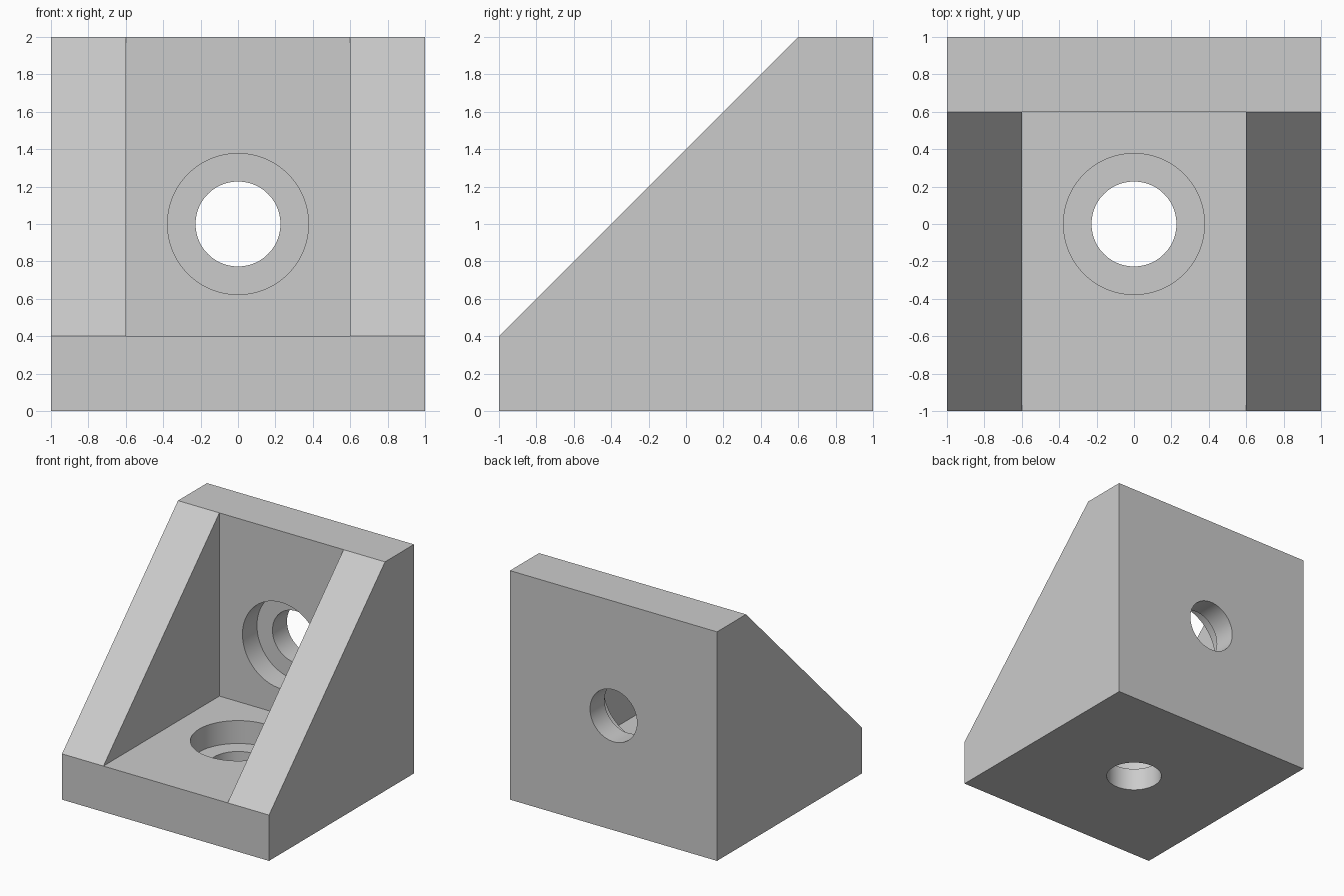
import bpy, bmesh, math

cube = bpy.data.objects.get("Cube")
if cube:
    bpy.data.objects.remove(cube, do_unlink=True)

GREY = (0.6, 0.6, 0.6, 1.0)
HALF, INNER = 1.0, 0.6          # half width outside and between the ribs
THICK = 0.4                     # plate thickness
HOLE_R, BORE_R, STEP = 0.227, 0.377, 0.2

material = bpy.data.materials.new("light grey")
material.use_nodes = True
material.diffuse_color = GREY
material.node_tree.nodes["Principled BSDF"].inputs["Base Color"].default_value = GREY


def add_object(name, bm):
    bmesh.ops.recalc_face_normals(bm, faces=bm.faces)
    mesh = bpy.data.meshes.new(name)
    bm.to_mesh(mesh)
    bm.free()
    mesh.materials.append(material)
    obj = bpy.data.objects.new(name, mesh)
    bpy.context.collection.objects.link(obj)
    return obj


def make_bracket():
    """Two square plates at a right angle, joined by a sloping rib on each side."""
    bm = bmesh.new()
    points = {"toe": (-HALF, 0), "heel": (HALF, 0), "back": (HALF, 2),
              "crest": (HALF - THICK, 2), "lip": (-HALF, THICK),
              "corner": (HALF - THICK, THICK)}
    outline = ("toe", "heel", "back", "crest", "lip")
    pocket = ("crest", "lip", "corner")
    out, inn = {}, {}
    for s in (-1, 1):
        for n in outline:
            out[s, n] = bm.verts.new((s * HALF, *points[n]))
        for n in pocket:
            inn[s, n] = bm.verts.new((s * INNER, *points[n]))
    # Outer sides, rib inner faces and rib slopes
    for s in (-1, 1):
        bm.faces.new([out[s, n] for n in outline])
        bm.faces.new([inn[s, n] for n in pocket])
        bm.faces.new((out[s, "crest"], out[s, "lip"], inn[s, "lip"], inn[s, "crest"]))
    # Underside and back
    for a, b in (("toe", "heel"), ("heel", "back")):
        bm.faces.new((out[-1, a], out[1, a], out[1, b], out[-1, b]))
    # Top edge and front edge, which meet both ribs and the pocket
    for a, b in (("back", "crest"), ("toe", "lip")):
        bm.faces.new((out[-1, a], out[1, a], out[1, b],
                      inn[1, b], inn[-1, b], out[-1, b]))
    # Pocket floor and wall
    for n in ("lip", "crest"):
        bm.faces.new((inn[-1, n], inn[1, n], inn[1, "corner"], inn[-1, "corner"]))
    return add_object("corner_bracket", bm)


def make_cutter(name, location, tilt):
    """Stepped round cutter: narrow through hole, wider recess above."""
    bm = bmesh.new()
    profile = ((HOLE_R, -0.1), (HOLE_R, STEP), (BORE_R, STEP), (BORE_R, 0.55))
    sides = 96
    rings = [[bm.verts.new((r * math.cos(math.tau * i / sides),
                            r * math.sin(math.tau * i / sides), z))
              for i in range(sides)] for r, z in profile]
    for low, high in zip(rings, rings[1:]):
        for i in range(sides):
            j = (i + 1) % sides
            bm.faces.new((low[i], low[j], high[j], high[i]))
    bm.faces.new(rings[0])
    bm.faces.new(rings[-1])
    cutter = add_object(name, bm)
    cutter.location = location
    cutter.rotation_euler.x = tilt
    cutter.hide_render = True
    return cutter


bracket = make_bracket()
bpy.ops.object.select_all(action="DESELECT")
bracket.select_set(True)
bpy.context.view_layer.objects.active = bracket

# Counterbored bolt holes through the floor and the wall
for name, location, tilt in (("floor_hole_cutter", (0, 0, 0), 0),
                             ("wall_hole_cutter", (0, HALF, 1), math.pi / 2)):
    cutter = make_cutter(name, location, tilt)
    bpy.context.view_layer.update()
    cut = bracket.modifiers.new(name, "BOOLEAN")
    cut.operation = "DIFFERENCE"
    cut.solver = "EXACT"
    cut.object = cutter
    bpy.ops.object.modifier_apply(modifier=cut.name)
    bpy.data.objects.remove(cutter, do_unlink=True)

bpy.ops.object.shade_smooth_by_angle(angle=math.radians(30))
